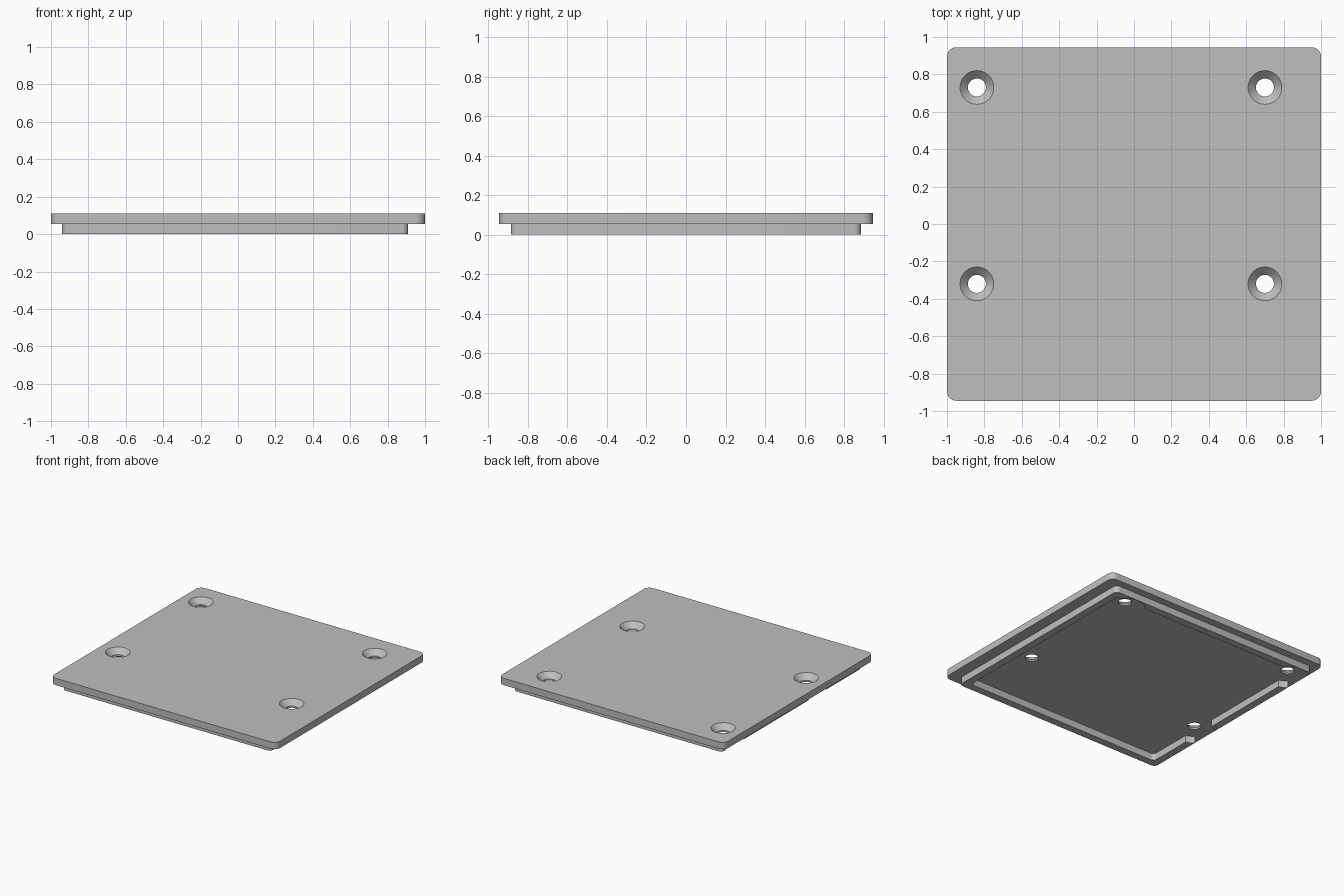
import bpy
import math

cube = bpy.data.objects.get("Cube")
if cube:
    bpy.data.objects.remove(cube, do_unlink=True)

grey = bpy.data.materials.new("plain_grey")
grey.use_nodes = True
colour = (0.52, 0.52, 0.52, 1)
grey.diffuse_color = colour
grey.node_tree.nodes["Principled BSDF"].inputs["Base Color"].default_value = colour

TOP, MID = 0.11, 0.055
HOLES = [(x, y) for x in (-0.84, 0.70) for y in (-0.32, 0.73)]


def loft(name, rings):
    """Closed solid through equal-length rings of points, bottom to top."""
    n = len(rings[0])
    verts = [p for ring in rings for p in ring]
    faces = [tuple(reversed(range(n))), tuple(range(len(verts) - n, len(verts)))]
    for k in range(len(rings) - 1):
        for i in range(n):
            j = (i + 1) % n
            faces.append((k * n + i, k * n + j, (k + 1) * n + j, (k + 1) * n + i))
    mesh = bpy.data.meshes.new(name)
    mesh.from_pydata(verts, [], faces)
    mesh.materials.append(grey)
    obj = bpy.data.objects.new(name, mesh)
    bpy.context.collection.objects.link(obj)
    return obj


def rounded_slab(name, x0, x1, y0, y1, z0, z1, r, steps=8):
    centres = [(x1 - r, y1 - r), (x0 + r, y1 - r), (x0 + r, y0 + r), (x1 - r, y0 + r)]
    outline = []
    for q, (cx, cy) in enumerate(centres):
        for s in range(steps + 1):
            a = (q + s / steps) * math.pi / 2
            outline.append((cx + r * math.cos(a), cy + r * math.sin(a)))
    return loft(name, [[(x, y, z) for x, y in outline] for z in (z0, z1)])


def turned(name, x, y, profile, n=48):
    """Round solid from (radius, height) pairs."""
    angles = [2 * math.pi * i / n for i in range(n)]
    return loft(name, [[(x + r * math.cos(a), y + r * math.sin(a), z) for a in angles]
                       for r, z in profile])


def cut(obj, cutter):
    cutter.hide_render = True
    mod = obj.modifiers.new("cut", "BOOLEAN")
    mod.operation = "DIFFERENCE"
    mod.solver = "EXACT"
    mod.object = cutter
    bpy.context.view_layer.objects.active = obj
    bpy.ops.object.modifier_apply(modifier=mod.name)
    bpy.data.objects.remove(cutter, do_unlink=True)


# Cover plate and the locating lip below it
plate = rounded_slab("cover_plate", -1, 1, -0.945, 0.945, MID, TOP, 0.05)
lip = rounded_slab("locating_lip", -0.94, 0.91, -0.885, 0.885, 0, MID, 0.035)
cut(lip, rounded_slab("lip_hollow", -0.88, 0.85, -0.825, 0.825, -0.1, 0.2, 0.03))

# Countersunk screw holes, with clearance for round posts in the lip
for x, y in HOLES:
    cut(plate, turned("screw_hole", x, y,
                      [(0.048, 0), (0.048, 0.068), (0.09, TOP), (0.09, 0.2)]))
    cut(lip, turned("post_clearance", x, y, [(0.152, -0.1), (0.152, 0.2)]))

# Smooth round walls, sharp edges
for obj in (plate, lip):
    bpy.ops.object.select_all(action="DESELECT")
    obj.select_set(True)
    bpy.context.view_layer.objects.active = obj
    bpy.ops.object.shade_smooth_by_angle(angle=math.radians(30))
